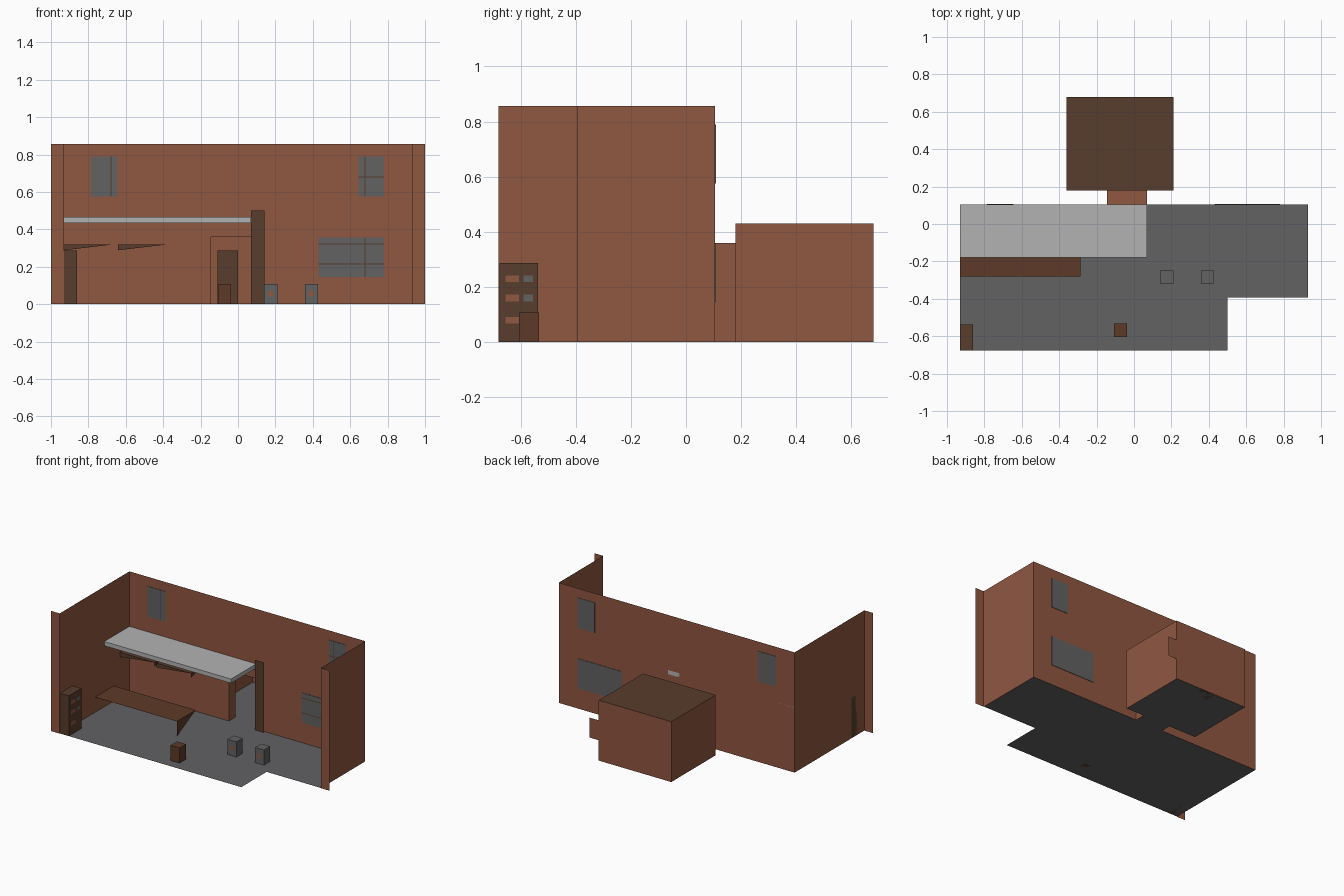
import bpy

if "Cube" in bpy.data.objects:
    bpy.data.objects.remove(bpy.data.objects["Cube"])


def material(name, rgb):
    m = bpy.data.materials.new(name)
    m.diffuse_color = (*rgb, 1)
    m.use_nodes = True
    m.node_tree.nodes["Principled BSDF"].inputs["Base Color"].default_value = m.diffuse_color
    return m


BRICK = material("brick", (0.28, 0.095, 0.053))
DARK = material("dark wood", (0.098, 0.045, 0.026))
WOOD = material("counter wood", (0.11, 0.042, 0.021))
STONE = material("grey stone", (0.122, 0.122, 0.127))
PALE = material("pale grey", (0.45, 0.45, 0.45))


def mesh(name, faces, mat):
    """One object from a list of separate polygons."""
    verts, idx = [], []
    for f in faces:
        idx.append(range(len(verts), len(verts) + len(f)))
        verts += f
    me = bpy.data.meshes.new(name)
    me.from_pydata(verts, [], [list(i) for i in idx])
    me.materials.append(mat)
    ob = bpy.data.objects.new(name, me)
    bpy.context.collection.objects.link(ob)
    return ob


def wall_y(x0, x1, y, z0, z1):
    return [(x0, y, z0), (x1, y, z0), (x1, y, z1), (x0, y, z1)]


def wall_x(x, y0, y1, z0, z1):
    return [(x, y0, z0), (x, y1, z0), (x, y1, z1), (x, y0, z1)]


def slab(x0, x1, y0, y1, z):
    return [(x0, y0, z), (x1, y0, z), (x1, y1, z), (x0, y1, z)]


def box(name, x0, x1, y0, y1, z0, z1, mat):
    return mesh(name, [
        wall_y(x0, x1, y0, z0, z1), wall_y(x0, x1, y1, z0, z1)[::-1],
        wall_x(x1, y0, y1, z0, z1), wall_x(x0, y0, y1, z0, z1)[::-1],
        slab(x0, x1, y0, y1, z1), slab(x0, x1, y0, y1, z0)[::-1]], mat)


H, YB, XW = 0.857, 0.105, 0.93      # wall height, back wall, side walls
D0, D1, DH = -0.145, 0.07, 0.36     # doorway left, right, height

# Main hall: floor, back wall with doorway, side walls and front stubs
mesh("hall_floor", [[(-XW, -0.677, 0), (0.5, -0.677, 0), (0.5, -0.392, 0),
                     (XW, -0.392, 0), (XW, YB, 0), (-XW, YB, 0)]], STONE)
mesh("back_wall", [wall_y(-XW, D0, YB, 0, H), wall_y(D1, XW, YB, 0, H),
                   wall_y(D0, D1, YB, DH, H)], BRICK)
mesh("left_wall", [wall_x(-XW, -0.68, YB, 0, H), wall_y(-1, -XW, -0.68, 0, H)], BRICK)
mesh("right_wall", [wall_x(XW, -0.395, YB, 0, H), wall_y(XW, 1, -0.395, 0, H)], BRICK)

# Windows seen from both sides of the wall, with thin bars
for name, x0, x1, z0, z1, bars in (
        ("upper_left_window", -0.785, -0.645, 0.575, 0.79, ()),
        ("upper_right_window", 0.645, 0.78, 0.575, 0.79, (0.68,)),
        ("lower_window", 0.43, 0.78, 0.145, 0.357, (0.215, 0.322))):
    box(name, x0, x1, YB - 0.003, YB + 0.003, z0, z1, STONE)
    lines = [wall_y(x0, x1, YB - 0.004, z - 0.003, z + 0.003) for z in bars]
    xm = -0.68 if x0 < 0 else 0.68
    lines.append(wall_y(xm - 0.003, xm + 0.003, YB - 0.004, z0, z1))
    mesh(name + "_bars", lines, DARK)

# Back room and the short passage to it
R0, R1, Y0, Y1, RH = -0.36, 0.212, 0.18, 0.68, 0.43
mesh("passage", [wall_x(D0, YB, Y0, 0, DH), wall_x(D1, YB, Y0, 0, DH),
                 slab(D0, D1, YB, Y0, DH)], BRICK)
mesh("passage_floor", [slab(D0, D1, YB, Y0, 0)], STONE)
mesh("room_walls", [wall_y(R0, R1, Y1, 0, RH), wall_x(R0, Y0, Y1, 0, RH),
                    wall_x(R1, Y0, Y1, 0, RH), wall_y(R0, D0, Y0, 0, RH),
                    wall_y(D1, R1, Y0, 0, RH), wall_y(D0, D1, Y0, DH, RH),
                    wall_y(R1, 0.283, Y1, 0.145, 0.287)], BRICK)
mesh("room_roof", [slab(R0, R1, Y0, Y1, RH)], DARK)
mesh("room_floor", [slab(R0, R1, Y0, Y1, 0)], STONE)
box("room_cabinet", -0.11, 0.0, 0.605, 0.675, 0, 0.287, DARK)

# Balcony and the door plank beside the doorway
box("balcony", -XW, D1, -0.178, YB, 0.435, 0.465, PALE)
mesh("door_plank", [wall_y(0.07, 0.142, 0.09, 0, 0.5)], DARK)

# Counter with its triangular end
xc, ya, yb, zc = -0.285, -0.282, -0.07, 0.108
mesh("counter", [slab(-XW, xc, ya, yb, zc),
                 [(xc, ya, zc), (xc, yb, zc), (xc, ya, 0)]], WOOD)

# Two wall shelves with tapered fronts
for i, (x0, x1) in enumerate(((-0.93, -0.66), (-0.642, -0.37))):
    mesh(f"wall_shelf_{i + 1}", [
        slab(x0, x1, 0, YB, 0.32),
        [(x0, 0, 0.288), (x1, 0, 0.32), (x0, 0, 0.32)],
        [(x1, 0, 0.288), (x1, YB, 0.32), (x1, 0, 0.32)]], DARK)

# Free-standing bookcase with small goods on its face
box("bookcase", -XW, -0.86, -0.677, -0.537, 0, 0.287, DARK)
for name, mat, y0, y1, rows in (
        ("brick_goods", BRICK, -0.655, -0.605, (0.08, 0.16, 0.23)),
        ("grey_goods", STONE, -0.59, -0.555, (0.16, 0.23))):
    mesh(name, [wall_x(-0.857, y0, y1, z - 0.012, z + 0.012) for z in rows], mat)

# Stool and two stone stools with a brick spot in front
box("stool", -0.108, -0.037, -0.605, -0.533, 0, 0.108, WOOD)
for i, x in enumerate((0.14, 0.357)):
    box(f"stone_stool_{i + 1}", x, x + 0.07, -0.318, -0.248, 0, 0.108, STONE)
    mesh(f"stool_spot_{i + 1}", [
        wall_y(x + 0.02, x + 0.05, -0.321, 0.04, 0.07)], BRICK)
